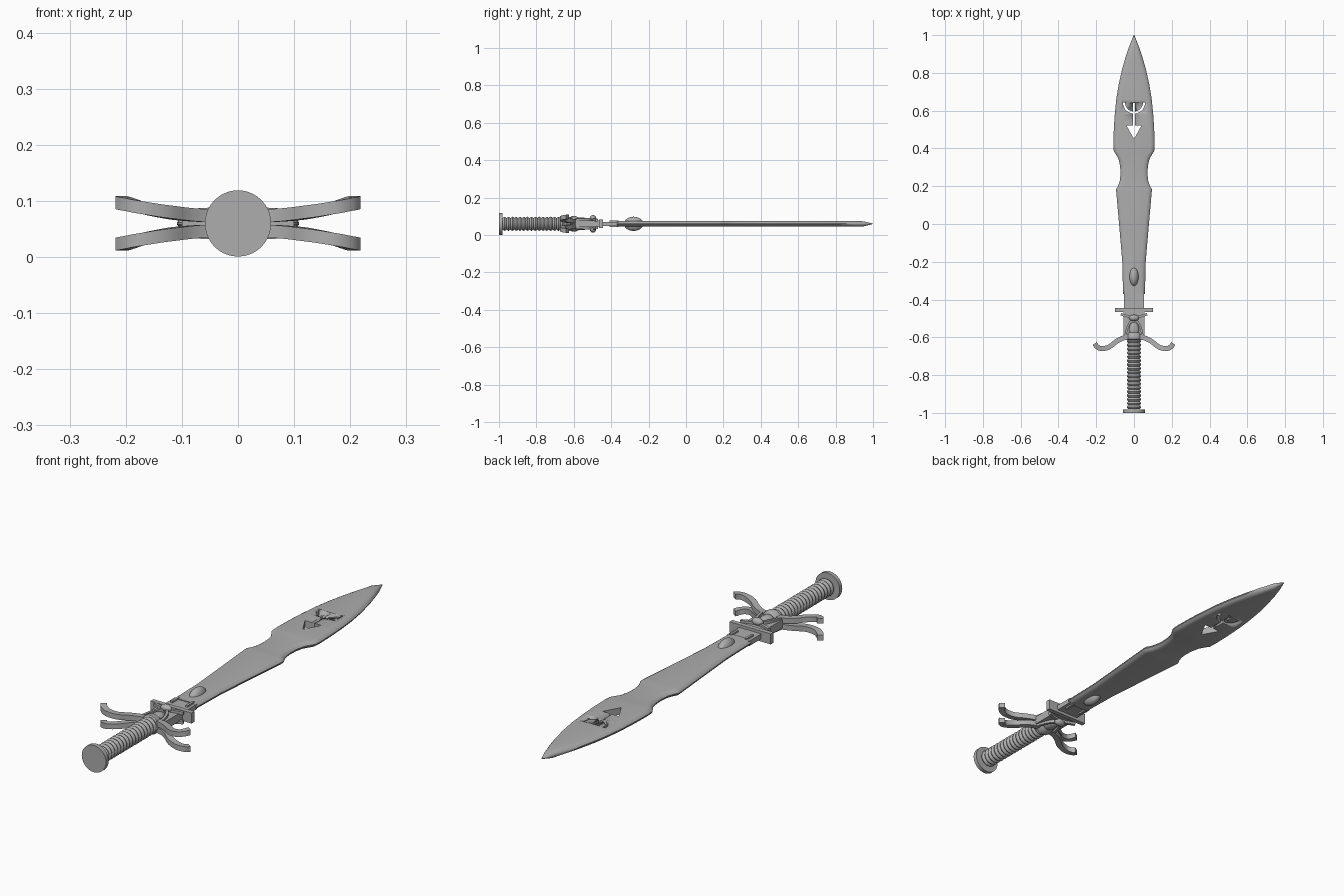
import bpy, bmesh, math
from mathutils import Vector, Matrix

cube = bpy.data.objects.get("Cube")
if cube:
    bpy.data.objects.remove(cube, do_unlink=True)

MID = 0.06  # height of the sword's central plane
steel = bpy.data.materials.new("grey steel")
steel.use_nodes = True
GREY = (0.42, 0.42, 0.42, 1)
steel.diffuse_color = GREY
steel.node_tree.nodes["Principled BSDF"].inputs["Base Color"].default_value = GREY


def finish(name, bm, angle=35):
    bmesh.ops.recalc_face_normals(bm, faces=bm.faces)
    mesh = bpy.data.meshes.new(name)
    bm.to_mesh(mesh)
    bm.free()
    obj = bpy.data.objects.new(name, mesh)
    bpy.context.collection.objects.link(obj)
    mesh.materials.append(steel)
    bpy.ops.object.select_all(action='DESELECT')
    obj.select_set(True)
    bpy.context.view_layer.objects.active = obj
    bpy.ops.object.shade_smooth_by_angle(angle=math.radians(angle))
    return obj


def loft(name, rings, angle=35):
    """Skin closed rings of equal length and cap both ends."""
    bm = bmesh.new()
    loops = [[bm.verts.new(p) for p in ring] for ring in rings]
    n = len(loops[0])
    for a, b in zip(loops, loops[1:]):
        for i in range(n):
            bm.faces.new((a[i], a[(i + 1) % n], b[(i + 1) % n], b[i]))
    bm.faces.new(loops[0])
    bm.faces.new(loops[-1])
    return finish(name, bm, angle)


def box(name, center, size):
    bm = bmesh.new()
    bmesh.ops.create_cube(bm, size=1, matrix=Matrix.Translation(center) @ Matrix.Diagonal((*size, 1)))
    return finish(name, bm)


def ellipsoid(name, center, radii):
    bm = bmesh.new()
    bmesh.ops.create_uvsphere(bm, u_segments=24, v_segments=14, radius=1,
                              matrix=Matrix.Translation(center) @ Matrix.Diagonal((*radii, 1)))
    return finish(name, bm, 60)


def lathe(name, profile, sides=32):
    """Turn (y, radius) pairs about the sword's long axis."""
    turns = [2 * math.pi * i / sides for i in range(sides)]
    return loft(name, [[(r * math.cos(t), y, MID + r * math.sin(t)) for t in turns]
                       for y, r in profile])


def spline(points, steps=5):
    pts = [Vector(p) for p in points]
    pts = [2 * pts[0] - pts[1]] + pts + [2 * pts[-1] - pts[-2]]
    out = []
    for a, b, c, d in zip(pts, pts[1:], pts[2:], pts[3:]):
        for i in range(steps):
            t = i / steps
            out.append(0.5 * (2 * b + (c - a) * t + (2 * a - 5 * b + 4 * c - d) * t * t
                              + (3 * b - a - 3 * c + d) * t ** 3))
    return out + [pts[-2]]


def strap(name, path, width, height):
    """Sweep a rectangle along a path, keeping its sides upright."""
    rings = []
    for i, p in enumerate(path):
        d = path[min(i + 1, len(path) - 1)] - path[max(i - 1, 0)]
        side = Vector((-d.y, d.x, 0)).normalized() * width / 2
        up = Vector((0, 0, height / 2))
        rings.append([p + side + up, p - side + up, p - side - up, p + side - up])
    return loft(name, rings)


def mirrored_path(half):
    """Continue a half path, starting at x = 0, to the other side."""
    pts = spline(half)
    return [Vector((-p.x, p.y, p.z)) for p in reversed(pts[1:])] + pts


# Blade: leaf outline with a waist and rounded edges
outline = [(-0.37, .058), (-0.2, .062), (0, .079), (.17, .094), (.185, .094), (.2, .085),
           (.23, .075), (.27, .071), (.31, .074), (.345, .082), (.37, .097), (.385, .107),
           (.42, .109), (.5, .107), (.58, .102), (.66, .094), (.74, .081), (.82, .063),
           (.89, .043), (.95, .022), (.985, .008), (1, .0015)]
rings = []
for y, w in outline:
    k = min(1, (1.004 - y) / 0.06)
    e = min(1, w / 0.045)
    half = [(w, .002 * k), (w - .006 * e, .009 * k), (w - .014 * e, .013 * k), (w - .024 * e, .015 * k)]
    right = half[::-1] + [(x, -z) for x, z in half]
    rings.append([(x, y, MID + z) for x, z in right]
                 + [(-x, y, MID + z) for x, z in reversed(right)])
blade = loft("blade", rings)

# Pierced ornament in the blade: arrowhead, stem and crescent
arrow = [(0, .45), (.04, .522), (-.04, .522)]
cutters = [
    loft("arrowhead_cutter", [[(x, y, z) for x, y in arrow] for z in (0, .12)]),
    box("stem_cutter", (0, .578, MID), (.013, .125, .14)),
    strap("crescent_cutter", [Vector((.053 * math.cos(t), .643 + .053 * math.sin(t), MID))
                              for t in [math.pi * (1 + i / 20) for i in range(21)]], .011, .16),
]
for cutter in cutters:
    cutter.hide_render = True
    mod = blade.modifiers.new(cutter.name, 'BOOLEAN')
    mod.operation, mod.solver, mod.object = 'DIFFERENCE', 'EXACT', cutter
bpy.context.view_layer.update()
graph = bpy.context.evaluated_depsgraph_get()
pierced = bpy.data.meshes.new_from_object(blade.evaluated_get(graph))
blade.modifiers.clear()
blade.data = pierced
for cutter in cutters:
    bpy.data.objects.remove(cutter, do_unlink=True)

# Blade root, hilt block and cross plate
box("blade_root", (0, -.41, MID), (.108, .1, .022))
box("hilt_block", (0, -.525, MID), (.11, .14, .036))
box("cross_plate", (0, -.455, MID), (.2, .02, .046))
ellipsoid("blade_gem", (0, -.28, MID), (.026, .052, .038))

# Grip: stacked rounded rings, then the pommel disc
count, start, end = 18, -.98, -.61
pitch = (end - start) / count
grip = [(start + pitch * (i + t), .030 + .008 * math.sin(math.pi * t))
        for i in range(count) for t in (0, .2, .5, .8)]
lathe("grip", grip + [(end, .03)])
lathe("pommel", [(-1, .059), (-.982, .059)], 40)
lathe("collar", [(-.615, .036), (-.61, .042), (-.59, .042), (-.575, .034)])

# Paired parts above and below the central plane
for side, label in ((1, "upper"), (-1, "lower")):
    guard = [(0, -.597, .016), (.05, -.602, .014), (.09, -.62, .016),
             (.13, -.65, .021), (.17, -.66, .028), (.195, -.65, .034), (.208, -.633, .037)]
    strap(label + "_guard_arms",
          mirrored_path([(x, y, MID + side * z) for x, y, z in guard]), .026, .023)
    scroll = [(0, -.497, .022), (.03, -.49, .022), (.07, -.478, .02)]
    strap(label + "_scroll",
          mirrored_path([(x, y, MID + side * z) for x, y, z in scroll]), .013, .014)
    arch = [(0, -.503, .024), (.02, -.52, .024), (.035, -.55, .022), (.046, -.592, .02)]
    strap(label + "_arch",
          mirrored_path([(x, y, MID + side * z) for x, y, z in arch]), .011, .014)
    ellipsoid(label + "_knob", (0, -.497, MID + side * .031), (.026, .017, .016))
    ellipsoid(label + "_hilt_boss", (0, -.56, MID + side * .016), (.026, .04, .018))
    for x, hand in ((.036, "left"), (-.036, "right")):
        box(f"{label}_{hand}_prong", (x, -.385, MID + side * .013), (.01, .05, .01))
